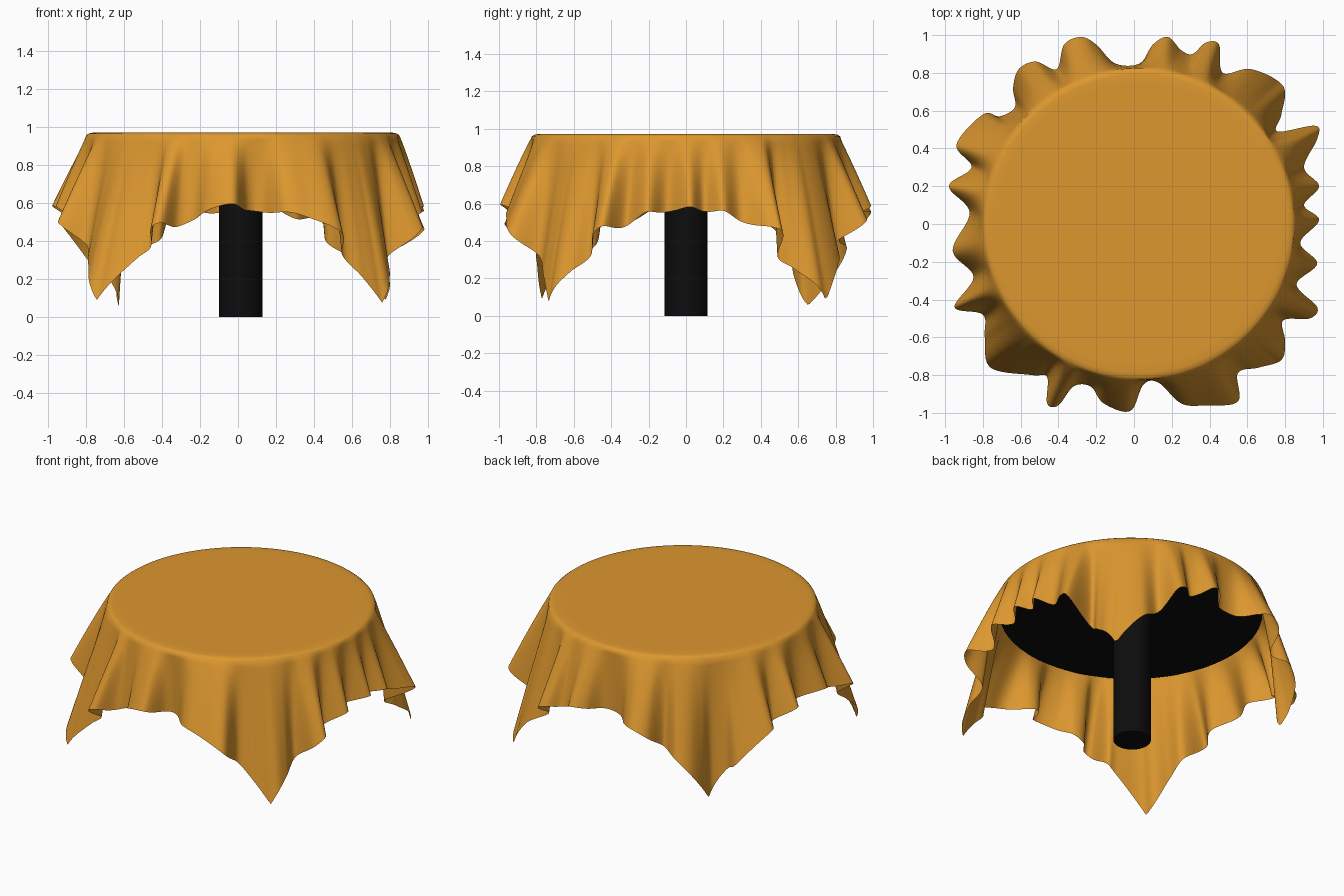
import bpy, bmesh, math
from mathutils import Vector

if "Cube" in bpy.data.objects:
    bpy.data.objects.remove(bpy.data.objects["Cube"])

CX = 0.025          # table centre in x
RIM = 0.825         # radius where the cloth leaves the table top
TOP = 0.972         # height of the cloth on the table
HALF = 1.235        # half side of the square cloth


def material(name, rgb):
    m = bpy.data.materials.new(name)
    m.diffuse_color = (*rgb, 1)
    m.use_nodes = True
    m.node_tree.nodes["Principled BSDF"].inputs["Base Color"].default_value = m.diffuse_color
    return m


cloth_mat = material("golden cloth", (0.72, 0.31, 0.028))
black_mat = material("black table", (0.004, 0.004, 0.004))

# Hem path seen in plan, counter-clockwise: fold crests, valleys and four corners
HEM = [
    (.98, .02), (.90, .10), (.98, .20), (.90, .30), (.97, .45), (.96, .52),
    (.76, .49), (.78, .58), (.79, .73), (.62, .82), (.47, .80), (.45, .95),
    (.38, .96), (.31, .90), (.25, .92), (.18, .99), (.10, .95), (.03, .85),
    (-.10, .85), (-.20, .95), (-.28, .99), (-.37, .95), (-.41, .82),
    (-.52, .86), (-.61, .82), (-.64, .72), (-.63, .62), (-.71, .57),
    (-.80, .58), (-.94, .42), (-.86, .30), (-.98, .20), (-.87, .06),
    (-.96, -.14), (-.85, -.28), (-.95, -.44), (-.80, -.48), (-.79, -.60),
    (-.76, -.76), (-.54, -.80), (-.46, -.81), (-.46, -.95), (-.40, -.96),
    (-.32, -.86), (-.23, -.86), (-.16, -.95), (-.02, -.99), (.05, -.85),
    (.13, -.84), (.25, -.95), (.38, -.96), (.55, -.94), (.55, -.79),
    (.66, -.76), (.78, -.72), (.80, -.62), (.79, -.51), (.93, -.50),
    (.97, -.44), (.86, -.32), (.97, -.21), (.88, -.10),
]


def closed_spline(points, steps):
    """Smooth closed curve through all points."""
    n, out = len(points), []
    for i in range(n):
        a, b, c, d = (Vector(points[(i + k) % n]) for k in (-1, 0, 1, 2))
        for j in range(steps):
            t = j / steps
            out.append(b + 0.5 * t * ((c - a) + t * ((2*a - 5*b + 4*c - d)
                       + t * (3*b - 3*c + d - a))))
    return out


def build_cloth():
    hem = [p - Vector((CX, 0)) for p in closed_spline(HEM, 9)]
    n = len(hem)
    # Continuous hem angles, then a moving average for the calmer rim
    ang = [math.atan2(hem[0].y, hem[0].x)]
    for p in hem[1:]:
        step = math.atan2(p.y, p.x) - ang[-1]
        ang.append(ang[-1] + (step + math.pi) % (2 * math.pi) - math.pi)
    w = 13
    rim = [sum(ang[(i + k) % n] + 2 * math.pi * ((i + k) // n)
               for k in range(-w, w + 1)) / (2 * w + 1) for i in range(n)]

    bm = bmesh.new()
    rings = []
    # Flat top and rounded edge
    for r, z in ((0.4, TOP), (0.74, TOP), (0.79, TOP), (0.812, TOP - .004)):
        rings.append([bm.verts.new((CX + r * math.cos(a), r * math.sin(a), z))
                      for a in rim])
    # Hanging folds: each strand keeps the length of the square cloth
    rows = 18
    for k in range(rows + 1):
        s = k / rows
        ring = []
        for p, a, ra in zip(hem, ang, rim):
            length = HALF / max(abs(math.cos(a)), abs(math.sin(a))) - RIM
            flare = p.length - RIM
            drop = math.sqrt(max(length**2 - flare**2, 0.01))
            start = Vector((math.cos(ra), math.sin(ra))) * RIM
            q = start.lerp(p, s ** 0.92)
            ring.append(bm.verts.new((CX + q.x, q.y,
                                      TOP - 0.014 - (drop - 0.014) * s)))
        rings.append(ring)
    # Skin the rings and close the middle
    for lo, hi in zip(rings, rings[1:]):
        for i in range(n):
            j = (i + 1) % n
            bm.faces.new((lo[i], hi[i], hi[j], lo[j]))
    mid = bm.verts.new((CX, 0, TOP))
    for i in range(n):
        bm.faces.new((mid, rings[0][i], rings[0][(i + 1) % n]))
    for f in bm.faces:
        f.smooth = True
    me = bpy.data.meshes.new("tablecloth")
    bm.to_mesh(me)
    bm.free()
    me.materials.append(cloth_mat)
    bpy.context.collection.objects.link(bpy.data.objects.new("tablecloth", me))


def cylinder(name, x, radius, z0, z1):
    bpy.ops.mesh.primitive_cylinder_add(vertices=64, radius=radius, depth=z1 - z0,
                                        location=(x, 0, (z0 + z1) / 2))
    ob = bpy.context.object
    ob.name = name
    ob.data.materials.append(black_mat)
    bpy.ops.object.shade_smooth_by_angle()


build_cloth()
cylinder("table_top", CX, 0.81, 0.90, 0.96)
cylinder("pedestal", 0.015, 0.115, 0.0, 0.91)
